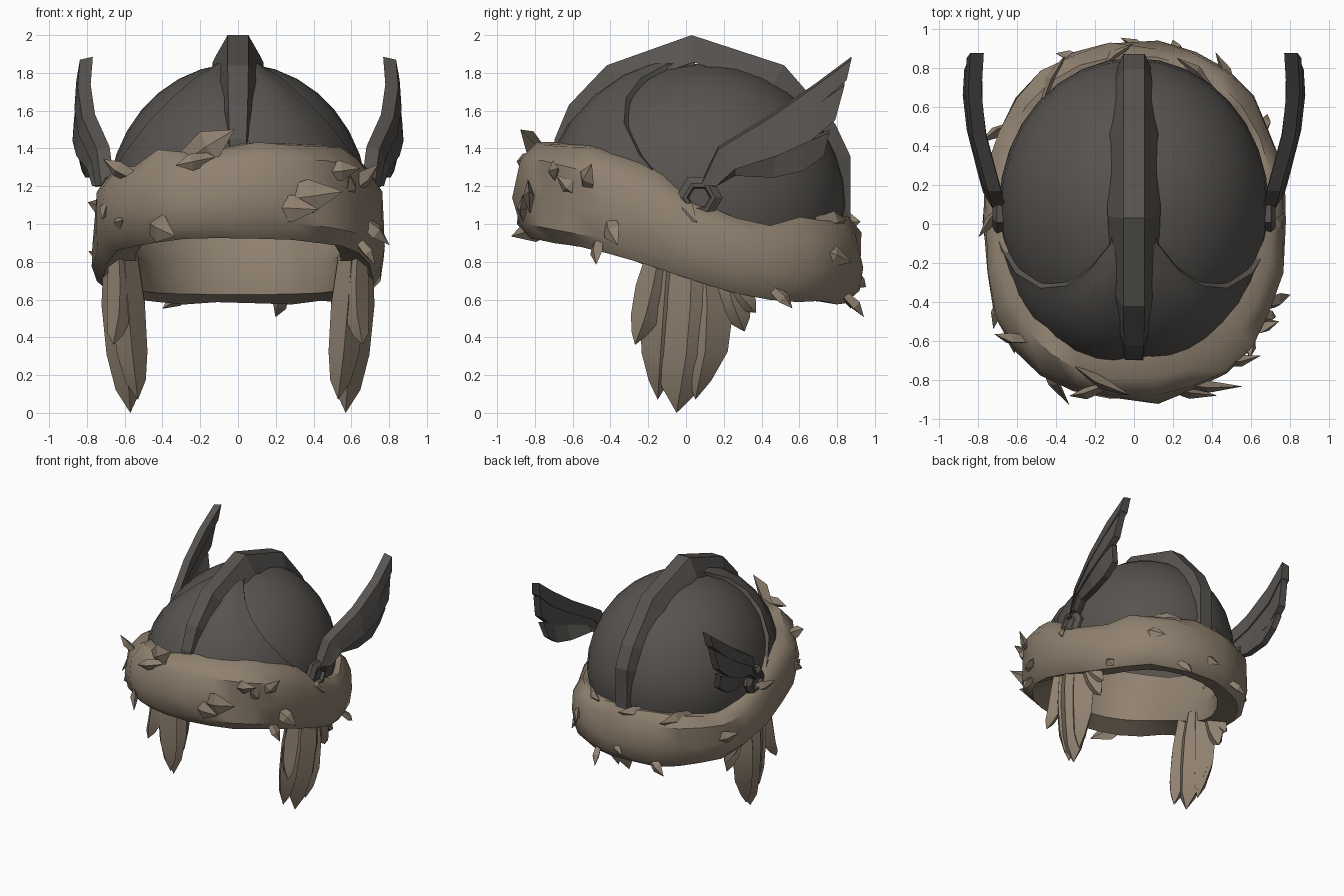
import bpy, math, random
from mathutils import Vector

if "Cube" in bpy.data.objects:
    bpy.data.objects.remove(bpy.data.objects["Cube"])
random.seed(4)


def material(name, rgb):
    m = bpy.data.materials.new(name)
    m.diffuse_color = (*rgb, 1)
    m.use_nodes = True
    m.node_tree.nodes["Principled BSDF"].inputs["Base Color"].default_value = m.diffuse_color
    return m


METAL = material("dark metal", (0.095, 0.087, 0.079))
FUR = material("brown fur", (0.28, 0.222, 0.163))


def make(name, verts, faces, mat, smooth=None):
    me = bpy.data.meshes.new(name)
    me.from_pydata([tuple(v) for v in verts], [], faces)
    me.materials.append(mat)
    ob = bpy.data.objects.new(name, me)
    bpy.context.collection.objects.link(ob)
    bpy.ops.object.select_all(action='DESELECT')
    ob.select_set(True)
    bpy.context.view_layer.objects.active = ob
    bpy.ops.object.mode_set(mode='EDIT')
    bpy.ops.mesh.select_all(action='SELECT')
    bpy.ops.mesh.normals_make_consistent(inside=False)
    bpy.ops.object.mode_set(mode='OBJECT')
    if smooth:
        bpy.ops.object.shade_smooth_by_angle(angle=math.radians(smooth))
    return ob


def bridge(rows, closed=True, loop=False):
    """Quads between equal rows of points."""
    n, m = len(rows[0]), len(rows)
    faces = []
    for i in range(m if loop else m - 1):
        for j in range(n if closed else n - 1):
            a, b, k = i * n, ((i + 1) % m) * n, (j + 1) % n
            faces.append((a + j, a + k, b + k, b + j))
    return [p for r in rows for p in r], faces


def lerp(table, x):
    for (x0, y0), (x1, y1) in zip(table, table[1:]):
        if x <= x1:
            t = max(0, (x - x0) / (x1 - x0))
            return y0 + (y1 - y0) * t
    return table[-1][1]


# Dome: an ellipsoid, a little deeper at the front than at the back
C, R, FRONT = Vector((0, 0.09, 1.1)), Vector((0.69, 0.76, 0.75)), 0.81


def on_dome(d, s=1.0, front=FRONT):
    d = Vector(d).normalized() * s
    return C + Vector((d.x * R.x, d.y * (front if d.y < 0 else R.y), d.z * R.z))


def unit(p):
    d = Vector(p) - C
    return Vector((d.x / R.x, d.y / R.y, d.z / R.z)).normalized()


N = 32
ring = [(math.cos(2 * math.pi * j / N), math.sin(2 * math.pi * j / N)) for j in range(N)]
rows = [[on_dome((x, y, 0), .97) - Vector((0, 0, .12)) for x, y in ring]]
for i in range(9):
    e = math.radians(i * 10.5)
    rows.append([on_dome((math.cos(e) * x, math.cos(e) * y, math.sin(e))) for x, y in ring])
v, f = bridge(rows)
f.append(tuple(range(len(v) - N, len(v))))
make("dome", v, f, METAL, 40)

# Raised brow plates, swept from the crest to a curved rear edge
edge = [(.05, 1.86), (-.08, 1.82), (-.2, 1.75), (-.27, 1.65), (-.28, 1.52), (-.21, 1.36), (-.1, 1.22), (0, 1.1)]
front = [(.03, 1.86), (-.15, 1.82), (-.32, 1.74), (-.45, 1.63), (-.55, 1.5), (-.62, 1.38), (-.66, 1.25), (-.67, 1.1)]
for side, label in ((1, "right"), (-1, "left")):
    rows = []
    for (by, bz), (fy, fz) in zip(edge, front):
        x = .69 * math.sqrt(max(.02, 1 - ((by - .09) / .76) ** 2 - ((bz - 1.1) / .75) ** 2))
        b, a = unit((side * x, by, bz)), unit((side * .02, fy, fz))
        row = [on_dome(a.lerp(b, k / 8), 1.025 + .035 * math.sin(math.pi * k / 8), .83) for k in range(8)]
        rows.append(row + [on_dome(b, 1.035, .83), on_dome(b, 0.98)])
    v, f = bridge(rows, closed=False)
    make(label + "_brow_plate", v, f, METAL, 35)

# Crest running over the dome
crest = [(-.7, 1.15), (-.7, 1.3), (-.695, 1.45), (-.62, 1.63), (-.42, 1.84), (.03, 2.0),
         (.52, 1.84), (.79, 1.53), (.87, 1.36), (.87, 1.0)]
wide = [.07, .07, .075, .085, .105, .12, .12, .11, .1, .09]
rows = []
for (y, z), w in zip(crest, wide):
    p = Vector((0, y, z))
    low, mid = C.lerp(p, .84), C.lerp(p, .885)
    t = min(.055, w * .6)
    rows.append([q + Vector((x, 0, 0)) for q, x in
                 ((low, -w * 1.12), (mid, -w * .95), (p, -t), (p, t), (mid, w * .95), (low, w * 1.12))])
v, f = bridge(rows)
make("crest", v, f, METAL)

# Fur band: tilted ring with a bulging section and a thick underside
TOP = [(-.88, 1.45), (-.75, 1.44), (-.6, 1.4), (-.35, 1.33), (-.2, 1.22), (0, 1.12), (.2, 1.06), (.45, .99), (.9, 1.05)]
LOW = [(-.88, .93), (-.4, .84), (0, .72), (.3, .63), (.5, .6), (.9, .58)]


def power(x):
    return math.copysign(abs(x) ** .88, x)


def band(a, k, h):
    """Point at azimuth a, radius factor k, height fraction h."""
    x, y = .775 * power(math.cos(a)), .91 * power(math.sin(a))
    lo, hi = lerp(LOW, y), lerp(TOP, y)
    if y < -.3:  # the left brow sits lower than the right
        hi -= .07 * min(1, max(0, -x / .35))
    return Vector((x * k, .01 + y * k, lo + (hi - lo) * h))


rows, M = [], 26
for i in range(M):
    a = 2 * math.pi * i / M
    x, y = math.cos(a), math.sin(a)
    top = band(a, 1, .97)
    s = .96 * math.sqrt(1 - (max(0, top.z - 1.1) / .75) ** 2)
    inner = on_dome((x, y, 0), s)
    inner.z = top.z
    outer = band(a, .95, 1).lerp(inner, .25)
    outer.z += random.uniform(-.03, .03)
    j = [random.uniform(-.025, .02) for _ in range(4)]
    k = .77 - .06 * x * x
    rows.append([inner, outer, band(a, 1 + j[0], .8), band(a, 1.01 + j[1], .42 + j[0]),
                 band(a, .99 + j[2], .14), band(a, .92, j[3]), band(a, k, .1), band(a, k, .5)])
v, f = bridge(rows, loop=True)
make("fur_band", v, f, FUR, 40)


def lock(path, normal):
    """Pointed diamond-section tuft: path of (point, half width, half thickness)."""
    d = (path[-1][0] - path[0][0]).normalized()
    side = d.cross(normal).normalized()
    up = side.cross(d)
    v, f = bridge([[p + side * w, p + up * t, p - side * w, p - up * t] for p, w, t in path[:-1]])
    n = len(v)
    v.append(path[-1][0])
    f += [(n - 4 + k, n - 4 + (k + 1) % 4, n) for k in range(4)] + [(0, 1, 2, 3)]
    return v, f


def join(parts):
    V, F = [], []
    for v, f in parts:
        F += [tuple(i + len(V) for i in q) for q in f]
        V += v
    return V, F


# Loose tufts: azimuth, height, tangent direction, rise, length
tufts = [(-106, .93, .85, .5, .3), (-103, .85, -.9, -.2, .15), (-70, .4, 1, .15, .3), (-76, .3, 1, -.05, .24),
         (-124, .2, .9, -.3, .26), (-52, .7, .8, .1, .18), (-35, .65, .5, .6, .18), (-40, .55, -.5, .6, .15),
         (-25, .3, .4, -.5, .18), (-2, .9, .5, -.5, .17), (-30, .05, .2, -.7, .13), (52, .6, .8, -.3, .2),
         (62, .92, .9, .1, .2), (88, .3, .8, -.4, .15), (100, .9, -.8, .05, .2), (128, .9, -.9, 0, .24),
         (75, .05, .3, -.6, .14), (30, .08, .4, -.6, .12), (150, .5, .7, .3, .18), (178, .9, .5, .2, .18),
         (205, .6, .5, -.4, .18), (220, .85, -.5, .4, .16), (215, .3, .8, .1, .15), (110, .1, .6, -.5, .15)]
parts = []
for az, h, tan, rise, ln in tufts:
    a = math.radians(az)
    out = Vector((math.cos(a), math.sin(a), 0))
    d = (Vector((-out.y, out.x, 0)) * tan + Vector((0, 0, rise)) + out * (.35 if h < .92 else .1)).normalized()
    p = band(a, .98 if h < .9 else .91, h)
    parts.append(lock([(p - d * .07 - out * .03, ln * .2, .02), (p + d * ln * .3, ln * .3, .03),
                       (p + d * ln * .88, 0, 0)], out))
make("fur_tufts", *join(parts), FUR)

# Ear flaps: overlapping hanging locks, each (top, middle, tip) in x, y, z plus width and thickness
locks = [((.62, .03, .82), (.6, .02, .42), (.57, -.05, 0), .22, .115),
         ((.6, -.1, .8), (.57, -.13, .4), (.53, -.15, .07), .12, .09),
         ((.63, -.15, .8), (.62, -.2, .55), (.66, -.27, .36), .09, .07),
         ((.61, .1, .8), (.62, .12, .42), (.6, .05, .07), .14, .09),
         ((.62, .2, .8), (.62, .23, .62), (.6, .31, .43), .12, .07),
         ((.64, .2, .74), (.64, .27, .64), (.62, .37, .53), .09, .05)]
for side, label in ((1, "right"), (-1, "left")):
    parts = []
    for a, b, c, w, t in locks:
        a, b, c = (Vector((q[0] * side, q[1], q[2])) for q in (a, b, c))
        parts.append(lock([(a, w * .8, t * .8), (a.lerp(b, .6), w, t), (b.lerp(c, .25), w * .85, t * .9),
                           (b.lerp(c, .7), w * .45, t * .6), (c, 0, 0)], Vector((side, 0, 0))))
    make(label + "_ear_flap", *join(parts), FUR, 25)

# Wings: three stepped feathers, each a top and a bottom edge in (y, z),
# half thickness, and the outward shift of each edge
feathers = [([(.08, 1.22), (.17, 1.41), (.45, 1.58), (.68, 1.74), (.875, 1.885)],
             [(.13, 1.2), (.22, 1.34), (.46, 1.47), (.68, 1.61), (.85, 1.76)], .038, 0, .01),
            ([(.12, 1.22), (.22, 1.36), (.46, 1.5), (.66, 1.62), (.84, 1.75)],
             [(.16, 1.2), (.26, 1.29), (.48, 1.36), (.66, 1.44), (.79, 1.55)], .032, .014, .025),
            ([(.14, 1.21), (.26, 1.31), (.48, 1.39), (.62, 1.44), (.76, 1.5)],
             [(.16, 1.2), (.26, 1.255), (.46, 1.245), (.62, 1.28), (.73, 1.36)], .026, .025, -.015)]
SWEEP = [(.05, .685), (.25, .74), (.45, .795), (.65, .82), (.9, .805)]
for side, label in ((1, "right"), (-1, "left")):
    parts = []
    for hi, lo, t, o0, o1 in feathers:
        rows = []
        for (y0, z0), (y1, z1) in zip(hi, lo):
            x0, x1 = lerp(SWEEP, y0) + o0, lerp(SWEEP, y1) + o1
            rows.append([Vector(((x0 - t) * side, y0, z0)), Vector(((x0 + t * .8) * side, y0, z0 - .015)),
                         Vector(((x1 + t) * side, y1, z1)), Vector(((x1 - t) * side, y1, z1))])
        v, f = bridge(rows)
        parts.append((v, f + [(0, 1, 2, 3), tuple(range(len(v) - 4, len(v)))]))
    make(label + "_wing", *join(parts), METAL)
    # Hexagonal wing boss with a sunken centre
    rows = []
    for r, x in ((.125, .64), (.125, .7), (.085, .725), (.065, .725), (.055, .7)):
        rows.append([Vector((side * x, .07 + r * math.cos(k * math.pi / 3), 1.14 + r * math.sin(k * math.pi / 3)))
                     for k in range(6)])
    v, f = bridge(rows)
    make(label + "_wing_boss", v, f + [tuple(range(24, 30))], METAL)
